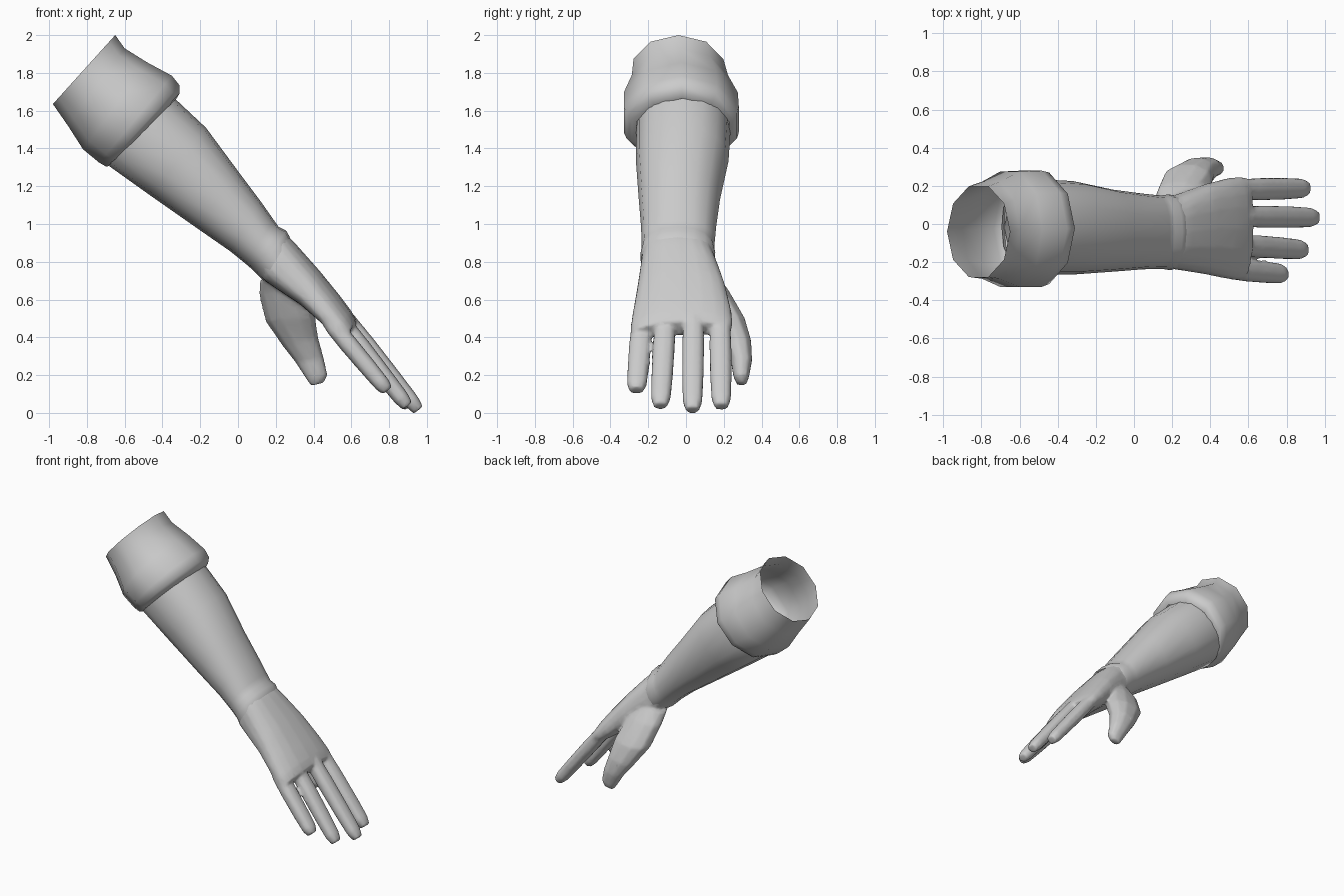
import bpy, bmesh, math
from mathutils import Vector


def loft(name, sections, sides, cap_start=False, cap_end=False, power=1.0, angle=50):
    """Skin rings given as (top x, top z, bottom x, bottom z, y min, y max[, droop])."""
    bm = bmesh.new()
    rings = []
    for tx, tz, bx, bz, y0, y1, *droop in sections:
        top, bot = Vector((tx, 0, tz)), Vector((bx, 0, bz))
        mid, up = (top + bot) / 2, (top - bot) / 2
        n = up.normalized()
        d = droop[0] if droop else 0
        ring = []
        for i in range(sides):
            a = 2 * math.pi * i / sides
            c, s = math.cos(a), math.sin(a)
            c = math.copysign(abs(c) ** power, c)
            s = math.copysign(abs(s) ** power, s)
            p = mid + up * c - n * d * s * s * (1 if s < 0 else 0.3)
            p.y = (y0 + y1) / 2 + s * (y1 - y0) / 2
            ring.append(bm.verts.new(p))
        rings.append(ring)
    for r, q in zip(rings, rings[1:]):
        for i in range(sides):
            j = (i + 1) % sides
            bm.faces.new((r[i], r[j], q[j], q[i]))
    if cap_start:
        bm.faces.new(rings[0])
    if cap_end:
        bm.faces.new(rings[-1])
    bmesh.ops.recalc_face_normals(bm, faces=bm.faces)
    me = bpy.data.meshes.new(name)
    bm.to_mesh(me)
    bm.free()
    ob = bpy.data.objects.new(name, me)
    bpy.context.collection.objects.link(ob)
    select([ob])
    bpy.ops.object.shade_smooth_by_angle(angle=math.radians(angle))
    return ob


def select(obs):
    bpy.ops.object.select_all(action='DESELECT')
    for ob in obs:
        ob.select_set(True)
    bpy.context.view_layer.objects.active = obs[0]


# Open flared cuff with a turned-in lower lip
loft("cuff", [
    (-0.65, 2.00, -0.98, 1.635, -0.29, 0.21),
    (-0.60, 1.93, -0.90, 1.52, -0.30, 0.235),
    (-0.48, 1.855, -0.82, 1.395, -0.345, 0.29),
    (-0.35, 1.785, -0.735, 1.325, -0.345, 0.295),
    (-0.31, 1.735, -0.70, 1.305, -0.33, 0.285),
    (-0.31, 1.69, -0.69, 1.305, -0.30, 0.26),
    (-0.325, 1.665, -0.68, 1.31, -0.275, 0.24),
], 10)

# Forearm sleeve with wrist folds
loft("sleeve", [
    (-0.36, 1.69, -0.695, 1.345, -0.262, 0.23),
    (-0.33, 1.66, -0.68, 1.305, -0.265, 0.235),
    (-0.17, 1.51, -0.47, 1.155, -0.265, 0.225),
    (0.00, 1.28, -0.22, 0.98, -0.25, 0.18),
    (0.12, 1.12, -0.04, 0.855, -0.238, 0.16),
    (0.19, 1.02, 0.04, 0.79, -0.235, 0.152),
    (0.215, 0.985, 0.075, 0.76, -0.235, 0.15),
    (0.255, 0.965, 0.10, 0.735, -0.24, 0.155),
    (0.275, 0.93, 0.135, 0.70, -0.24, 0.152, 0.01),
], 16, power=0.9)

# Palm
palm = loft("hand", [
    (0.225, 0.965, 0.10, 0.76, -0.225, 0.14),
    (0.275, 0.925, 0.14, 0.70, -0.236, 0.148, 0.01),
    (0.31, 0.89, 0.20, 0.66, -0.243, 0.165, 0.02),
    (0.43, 0.755, 0.33, 0.575, -0.262, 0.21, 0.03),
    (0.54, 0.62, 0.45, 0.475, -0.285, 0.24, 0.04),
    (0.60, 0.54, 0.525, 0.425, -0.295, 0.248, 0.045),
    (0.63, 0.485, 0.575, 0.41, -0.285, 0.24, 0.04),
], 20, True, True, power=0.75)
hand_parts = [palm]


# Four fingers: knuckle (x, y, z) to tip (x, y, z), rooted inside the palm
def finger(name, root, tip):
    a, b = Vector(root), Vector(tip)
    d = (b - a).normalized()
    up = Vector((-d.z, 0, d.x)).normalized()
    secs = []
    for t, hw, ht in ((-.2, .035, .025), (.1, .056, .048), (.35, .06, .05),
                      (.7, .058, .047), (.93, .053, .043), (1.02, .036, .032)):
        p = a.lerp(b, t)
        u, v = p + up * ht, p - up * ht
        secs.append((u.x, u.z, v.x, v.z, p.y - hw, p.y + hw))
    hand_parts.append(loft(name, secs, 10, True, True, 0.85))


for name, root, tip in (
    ("index_finger", (0.525, 0.18, 0.512), (0.90, 0.187, 0.042)),
    ("middle_finger", (0.545, 0.04, 0.53), (0.947, 0.034, 0.025)),
    ("ring_finger", (0.525, -0.108, 0.512), (0.89, -0.135, 0.045)),
    ("little_finger", (0.48, -0.232, 0.49), (0.785, -0.262, 0.125)),
):
    finger(name, root, tip)

# Thumb with its fleshy base
hand_parts.append(loft("thumb", [
    (0.27, 0.79, 0.115, 0.70, 0.00, 0.145),
    (0.35, 0.67, 0.11, 0.63, 0.05, 0.225),
    (0.41, 0.51, 0.145, 0.485, 0.12, 0.315),
    (0.425, 0.40, 0.235, 0.355, 0.19, 0.348),
    (0.455, 0.29, 0.305, 0.265, 0.235, 0.352),
    (0.475, 0.20, 0.36, 0.18, 0.25, 0.335),
    (0.455, 0.16, 0.385, 0.143, 0.268, 0.32),
], 10, True, True, 0.9))

# Fuse palm, fingers and thumb into one soft skin
select(hand_parts)
bpy.ops.object.join()
mod = palm.modifiers.new("fuse", 'REMESH')
mod.mode = 'VOXEL'
mod.voxel_size = 0.01
mod.use_smooth_shade = True
mod = palm.modifiers.new("soften", 'SMOOTH')
mod.factor = 0.5
mod.iterations = 6
mod = palm.modifiers.new("lighten", 'DECIMATE')
mod.ratio = 0.2
bpy.ops.object.convert(target='MESH')
